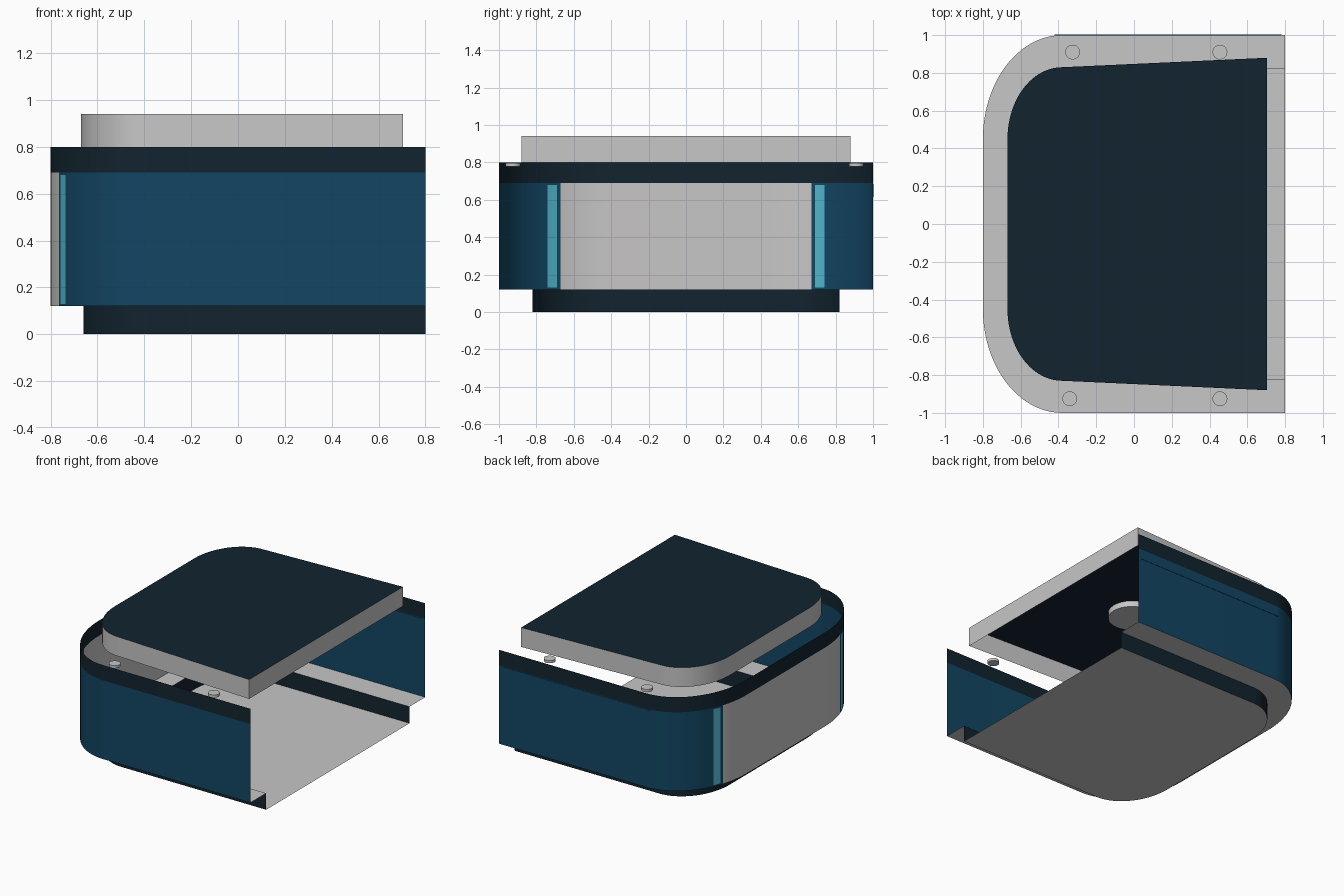
import bpy, bmesh, math

if "Cube" in bpy.data.objects:
    bpy.data.objects.remove(bpy.data.objects["Cube"])

# Flat colours
def mat(name, c):
    m = bpy.data.materials.new(name)
    m.diffuse_color = (*c, 1)
    m.use_nodes = True
    m.node_tree.nodes["Principled BSDF"].inputs["Base Color"].default_value = m.diffuse_color
    return m

GREY = mat("light_grey", (0.58, 0.57, 0.57))
BLUE = mat("deep_blue", (0.006, 0.06, 0.125))
DARK = mat("dark_navy", (0.006, 0.017, 0.028))
CYAN = mat("cyan", (0.08, 0.46, 0.60))
MATS = [GREY, BLUE, DARK, CYAN]


def outline(xmin, xmax, y_left, y_right, cx, cy, n=20, marks=()):
    """Half-open plan shape: two elliptical corners on -x, straight end on +x."""
    rx, ry = cx - xmin, y_left - cy
    ts = [math.pi / 2 * i / n for i in range(n + 1)]
    ts = sorted(ts + [math.asin((m - cy) / ry) for m in marks])
    half = [(xmax, y_right)]
    half += [(cx - rx * math.cos(t), cy + ry * math.sin(t)) for t in reversed(ts)]
    return [(x, -y) for x, y in half] + half[::-1]


def finish(name, bm, mats, smooth=True):
    me = bpy.data.meshes.new(name)
    bm.to_mesh(me)
    bm.free()
    for m in mats:
        me.materials.append(m)
    ob = bpy.data.objects.new(name, me)
    bpy.context.collection.objects.link(ob)
    if smooth:
        bpy.context.view_layer.objects.active = ob
        ob.select_set(True)
        bpy.ops.object.shade_smooth_by_angle(angle=math.radians(30))
        ob.select_set(False)
    return ob


def strips(name, loops, mats, rule=None, closed=False):
    """Sheet joining successive loops of equal point count."""
    bm = bmesh.new()
    rows = [[bm.verts.new(p) for p in l] for l in loops]
    for a, b in zip(rows, rows[1:]):
        n = len(a)
        for i in range(n if closed else n - 1):
            j = (i + 1) % n
            f = bm.faces.new((a[j], a[i], b[i], b[j]))
            if rule:
                f.material_index = rule(f.calc_center_median())
    return finish(name, bm, mats)


def sheet(name, pts, z, m, up=True):
    bm = bmesh.new()
    f = bm.faces.new([bm.verts.new((x, y, z)) for x, y in pts])
    f.normal_update()
    if (f.normal.z > 0) != up:
        f.normal_flip()
    return finish(name, bm, [m], False)


def at(pts, z):
    return [(x, y, z) for x, y in pts]


def disc(name, x, y, z0, z1, r):
    bm = bmesh.new()
    bmesh.ops.create_cone(bm, cap_ends=True, segments=32, radius1=r, radius2=r, depth=z1 - z0)
    bmesh.ops.translate(bm, verts=bm.verts, vec=(x, y, (z0 + z1) / 2))
    return finish(name, bm, [GREY])


MARKS = (0.67, 0.69, 0.74)
outer = outline(-0.80, 0.80, 1.0, 1.0, -0.38, 0.45, marks=MARKS)
plain = outline(-0.80, 0.80, 1.0, 1.0, -0.38, 0.45)
inner = outline(-0.66, 0.80, 0.82, 0.82, -0.36, 0.44)
lid = outline(-0.67, 0.705, 0.83, 0.88, -0.38, 0.45)


# Side wall: grey end panel, cyan stripes, blue sides, navy rim
def wall_colour(c):
    y = abs(c.y)
    if c.z > 0.69:
        return 2
    if y < 0.67 and c.x < -0.5:
        return 0
    if 0.69 < y < 0.74 and 0.13 < c.z < 0.68 and c.x < -0.5:
        return 3
    return 1


strips("side_wall", [at(outer, z) for z in (0.12, 0.13, 0.68, 0.69, 0.80)], MATS, wall_colour)

# Stepped base: flange, step and floor
strips("base_flange", [at(inner, 0.12), at(plain, 0.12)], [GREY])
strips("base_step", [at(inner, 0.0), at(inner, 0.12)], [DARK])
sheet("base_floor", inner, 0.0, GREY)

# Floating lid, hollow from below
strips("lid_side", [at(lid, 0.80), at(lid, 0.94)], [GREY], closed=True)
sheet("lid_top", lid, 0.94, DARK)
disc("lid_boss", 0.0, -0.02, 0.895, 0.938, 0.16)

# Small round studs below the lid
for x, y in ((-0.325, 0.91), (0.455, 0.91), (-0.34, -0.925), (0.455, -0.925)):
    disc("stud", x, y, 0.778, 0.797, 0.039)

# Thin raised strip on the back wall
bm = bmesh.new()
bmesh.ops.create_cube(bm, size=1)
bmesh.ops.scale(bm, verts=bm.verts, vec=(1.2, 0.005, 0.07))
bmesh.ops.translate(bm, verts=bm.verts, vec=(0.18, 1.0, 0.65))
finish("back_strip", bm, [BLUE], False)
